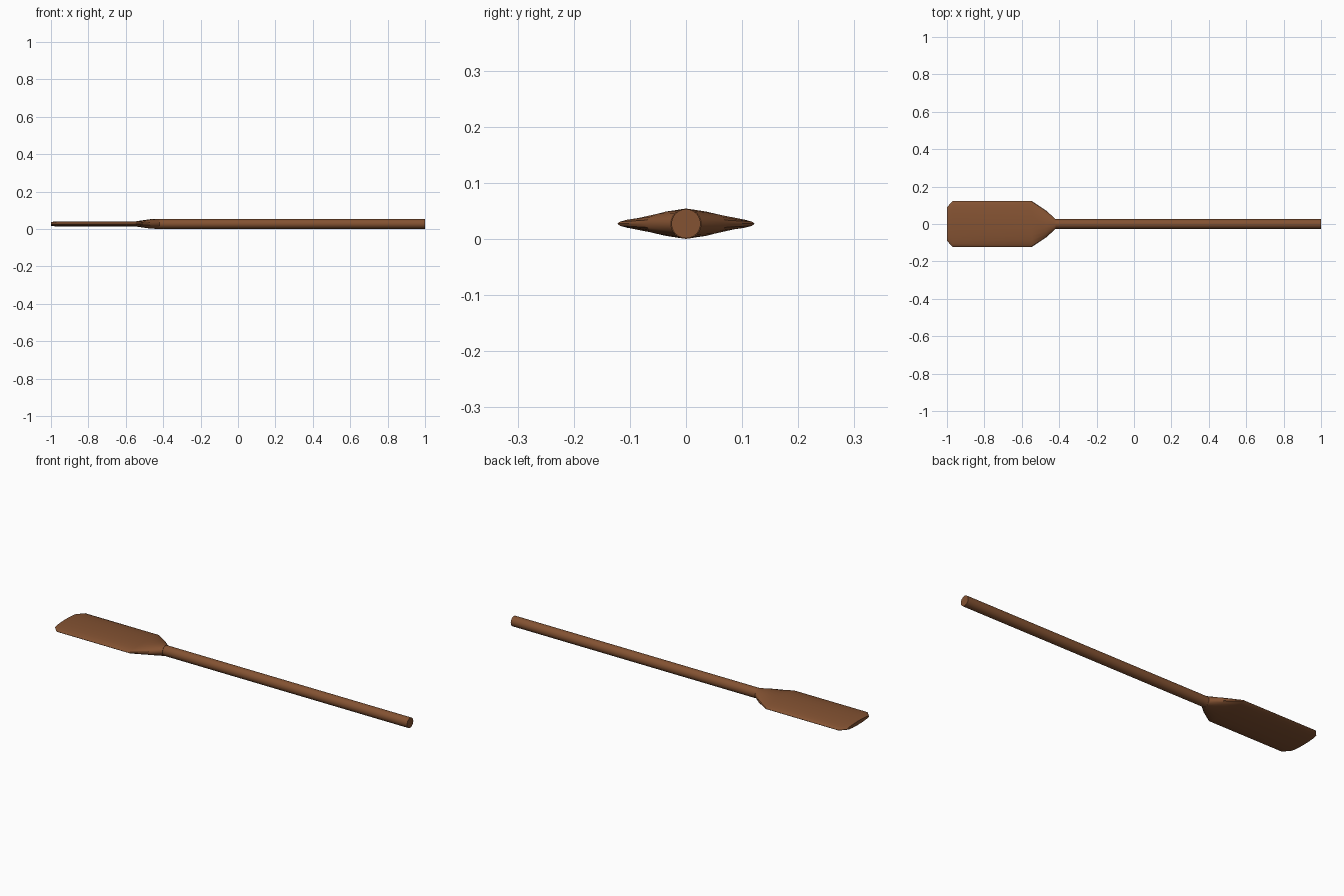
import bpy, bmesh, math

if "Cube" in bpy.data.objects:
    bpy.data.objects.remove(bpy.data.objects["Cube"])

SIDES = 24
CENTRE_Z = 0.027

wood = bpy.data.materials.new("brown_wood")
wood.diffuse_color = (0.23, 0.085, 0.032, 1)
wood.use_nodes = True
wood.node_tree.nodes["Principled BSDF"].inputs["Base Color"].default_value = wood.diffuse_color


def loft(name, stations):
    """Skin elliptical rings given as (x, half width, half thickness)."""
    bm = bmesh.new()
    rings = []
    for x, w, t in stations:
        ring = []
        for i in range(SIDES):
            a = 2 * math.pi * i / SIDES
            ring.append(bm.verts.new((x, w * math.cos(a), CENTRE_Z + t * math.sin(a))))
        rings.append(ring)
    for r0, r1 in zip(rings, rings[1:]):
        for i in range(SIDES):
            j = (i + 1) % SIDES
            bm.faces.new((r0[i], r0[j], r1[j], r1[i]))
    bm.faces.new(rings[0])
    bm.faces.new(rings[-1])
    bmesh.ops.recalc_face_normals(bm, faces=bm.faces)
    mesh = bpy.data.meshes.new(name)
    bm.to_mesh(mesh)
    bm.free()
    mesh.materials.append(wood)
    obj = bpy.data.objects.new(name, mesh)
    bpy.context.collection.objects.link(obj)
    bpy.ops.object.select_all(action='DESELECT')
    obj.select_set(True)
    bpy.context.view_layer.objects.active = obj
    bpy.ops.object.shade_smooth_by_angle(angle=math.radians(30))
    return obj


# Round shaft
loft("shaft", [(-0.425, 0.026, 0.026), (1.0, 0.026, 0.026)])

# Flat blade with clipped tip and a shoulder swelling into the shaft
loft("blade", [
    (-1.0, 0.09, 0.010),
    (-0.97, 0.122, 0.014),
    (-0.545, 0.122, 0.014),
    (-0.47, 0.072, 0.025),
    (-0.42, 0.027, 0.027),
])
